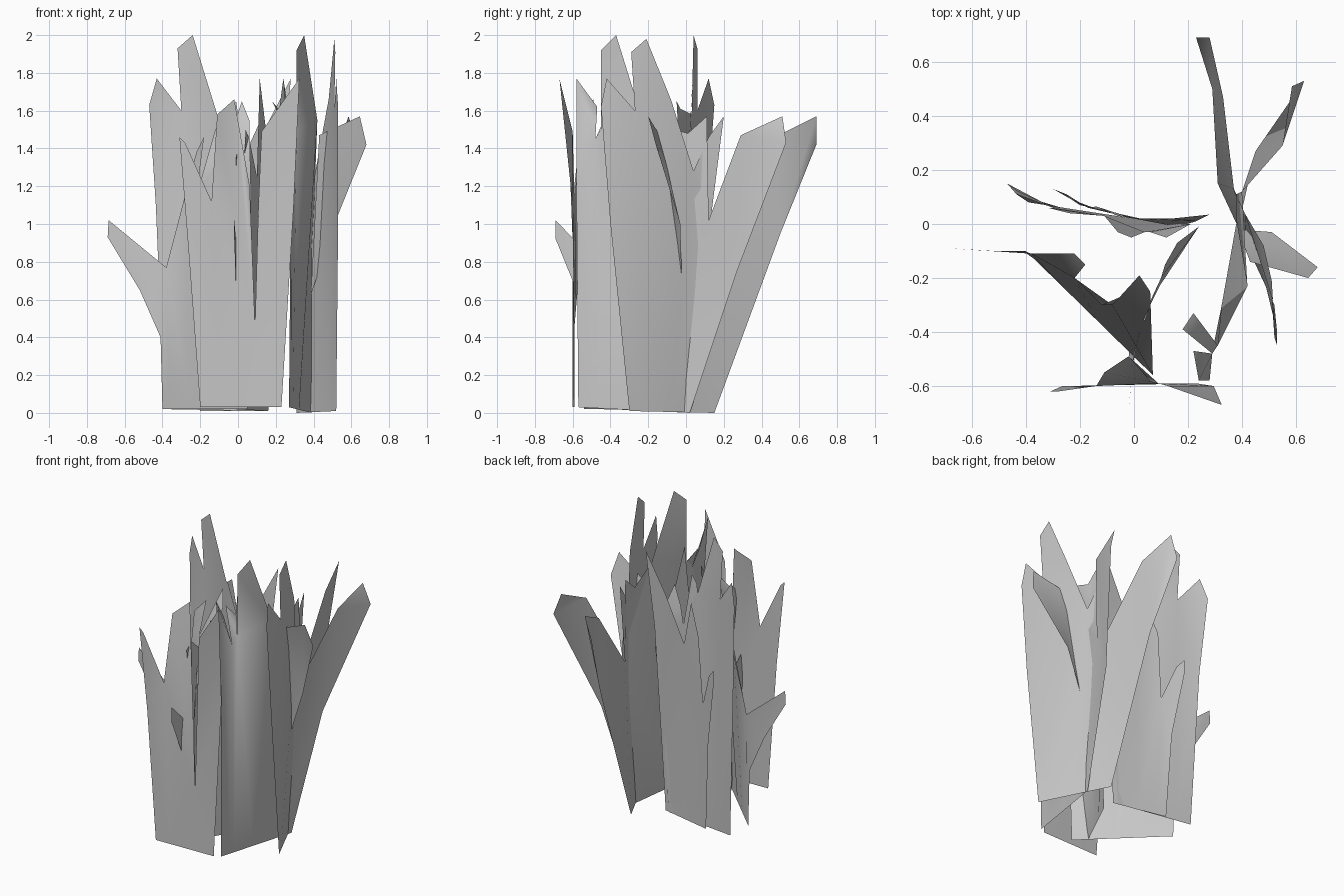
import bpy, bmesh
from mathutils import Vector

gray = bpy.data.materials.new("plain_gray")
gray.diffuse_color = (0.57, 0.57, 0.57, 1)


def finish(name, bm):
    bmesh.ops.triangulate(bm, faces=bm.faces[:])
    me = bpy.data.meshes.new(name)
    bm.to_mesh(me)
    bm.free()
    me.materials.append(gray)
    for p in me.polygons:
        p.use_smooth = True
    bpy.context.collection.objects.link(bpy.data.objects.new(name, me))


def blade_sheet(name, a, b, notches, tips):
    """Thin sheet rising from base line a-b; blades stand between successive notches.
    Each tip lists its points from the first notch's side to the second's."""
    a, b = Vector(a), Vector(b)
    notches = [Vector(n) for n in notches]
    total = [0.0]
    for p, q in zip(notches, notches[1:]):
        total.append(total[-1] + (q.xy - p.xy).length + 0.02)
    bm = bmesh.new()
    low = [bm.verts.new(a.lerp(b, t / total[-1])) for t in total]
    top = [bm.verts.new(p) for p in notches]
    for i, tip in enumerate(tips):
        bm.faces.new((low[i], low[i + 1], top[i + 1], top[i]))
        bm.faces.new([top[i], top[i + 1]] + [bm.verts.new(p) for p in reversed(tip)])
    finish(name, bm)


def leaf(name, points):
    """Single loose leaf."""
    bm = bmesh.new()
    bm.faces.new([bm.verts.new(p) for p in points])
    finish(name, bm)


# Front sheet with a narrow slit right of the middle
blade_sheet("front_blades", (-.20, -.60, .03), (.23, -.59, .03),
            [(-.265, -.60, .9), (-.14, -.60, 1.12), (.09, -.59, .46), (.295, -.60, 1.1)],
            [[(-.31, -.62, 1.46), (-.28, -.62, 1.43)],
             [(-.11, -.55, 1.58), (-.02, -.49, 1.66), (.062, -.585, 1.2)],
             [(.108, -.59, 1.1), (.125, -.60, 1.49), (.325, -.67, 1.77)]])

# Diagonal sheet on the left front, with a low blade leaning out
blade_sheet("left_front_blades", (-.40, -.10, .02), (.05, -.54, .02),
            [(-.41, -.10, .40), (-.38, -.11, .77), (-.22, -.20, 1.15),
             (-.08, -.30, 1.35), (.07, -.56, 1.1)],
            [[(-.52, -.10, .65), (-.69, -.09, .93), (-.685, -.09, 1.02)],
             [(-.22, -.11, 1.38), (-.18, -.15, 1.46)],
             [(-.12, -.30, 1.50), (-.05, -.27, 1.58)],
             [(.02, -.19, 1.65), (.06, -.25, 1.55)]])

# Rear sheet, tall on the left
blade_sheet("rear_blades", (-.39, .08, .02), (.13, .00, .01),
            [(-.435, .11, 1.1), (-.30, .06, 1.6), (-.11, .03, 1.58),
             (.04, -.03, 1.3), (.21, .00, 1.3)],
            [[(-.47, .15, 1.63), (-.43, .12, 1.77)],
             [(-.32, .06, 1.93), (-.24, .04, 2.0)],
             [(-.06, -.03, 1.61), (-.01, -.05, 1.65)],
             [(.06, -.03, 1.42), (.12, -.05, 1.55)]])

# Second rear sheet weaving through the first, with a short left blade
blade_sheet("rear_inner_blades", (-.20, .07, .01), (.16, -.01, .01),
            [(-.23, .09, .6), (-.17, .06, .85), (.00, .02, 1.2), (.23, .01, 1.25)],
            [[(-.30, .13, 1.05), (-.30, .13, 1.14), (-.25, .11, 1.08)],
             [(-.14, .065, 1.3), (-.06, .03, 1.5)],
             [(.14, .02, 1.5), (.28, .035, 1.77)]])

# Diagonal sheet through the middle
blade_sheet("middle_blades", (-.02, -.46, .02), (.16, -.10, .01),
            [(-.01, -.58, .65), (.00, -.48, .8), (.03, -.35, 1.25),
             (.10, -.20, 1.25), (.24, -.01, 1.1)],
            [[(-.02, -.69, .92), (-.02, -.69, 1.02)],
             [(-.01, -.54, 1.35), (.00, -.50, 1.40)],
             [(.04, -.36, 1.50), (.06, -.30, 1.45)],
             [(.115, -.15, 1.77), (.16, -.07, 1.4)]])

# Sheet running front to back on the right
blade_sheet("right_inner_blades", (.27, -.57, .03), (.39, .02, .0),
            [(.28, -.58, 1.2), (.29, -.48, 1.45), (.31, -.45, 1.5), (.42, -.23, 1.55),
             (.40, .12, 1.02), (.45, .27, .75)],
            [[(.24, -.58, 1.77), (.22, -.47, 1.62)],
             [(.18, -.39, 1.65), (.22, -.33, 1.57)],
             [(.31, -.45, 1.92), (.35, -.37, 2.0)],
             [(.38, .01, 1.48), (.38, .11, 1.57)],
             [(.55, .29, 1.47), (.585, .51, 1.57), (.63, .53, 1.43)]])

# Outer right sheet with a blade leaning far back
blade_sheet("right_outer_blades", (.52, -.30, .01), (.31, .15, .0),
            [(.53, -.40, 1.0), (.51, -.27, 1.6), (.41, .04, 1.28),
             (.37, .13, 1.02), (.29, .50, .95)],
            [[(.53, -.45, 1.62), (.52, -.42, 1.77)],
             [(.515, -.29, 1.91), (.51, -.21, 1.98), (.48, -.08, 1.66)],
             [(.37, .12, 1.46), (.36, .20, 1.57)],
             [(.33, .47, 1.46), (.28, .69, 1.57), (.23, .69, 1.42)]])

# Loose leaf leaning out to the right
leaf("right_leaf", [(.385, -.02, .62), (.51, -.03, 1.0), (.68, -.16, 1.42),
                    (.645, -.20, 1.57), (.43, -.14, 1.47)])
